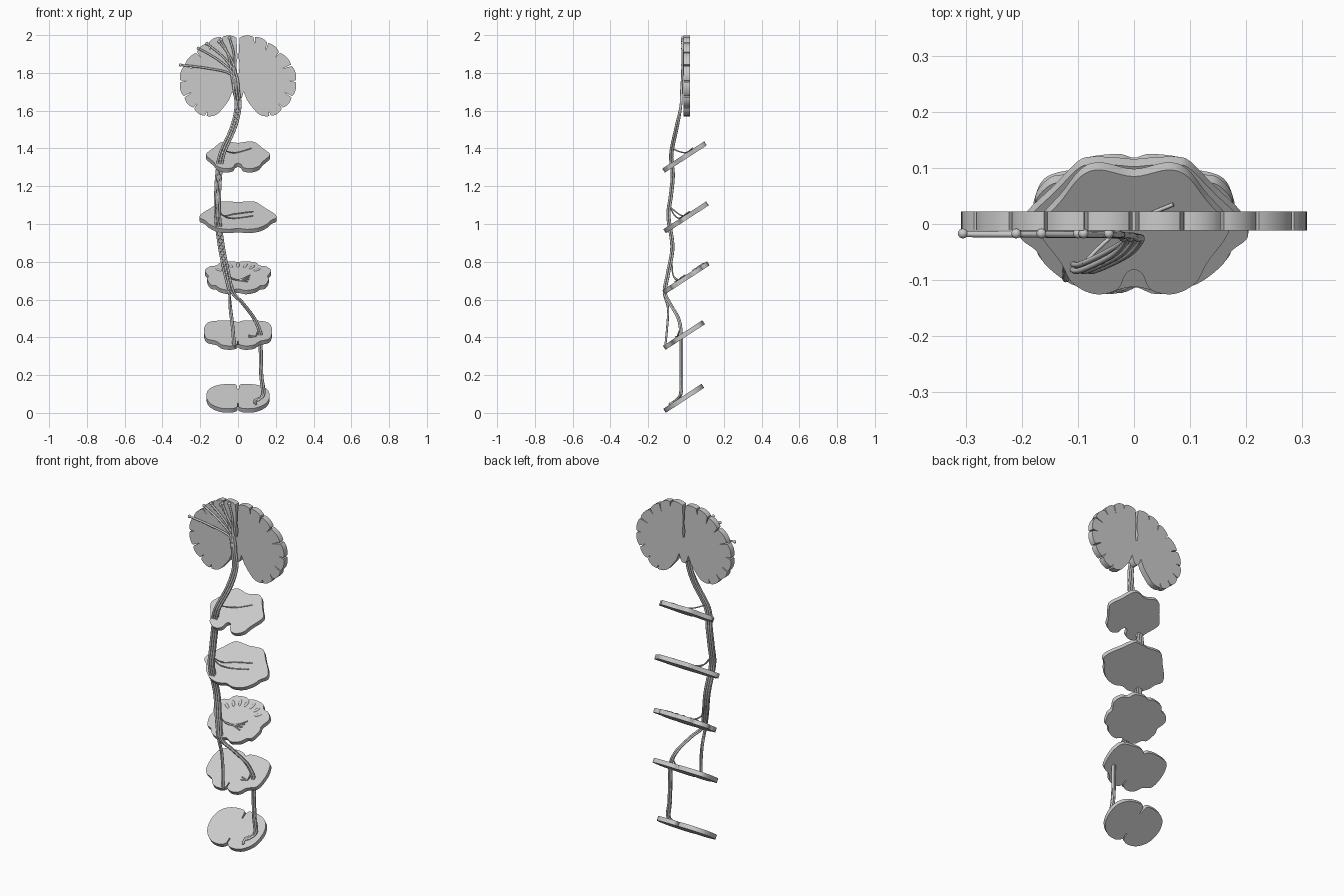
import bpy, bmesh, math
from mathutils import Vector, Matrix

if "Cube" in bpy.data.objects:
    bpy.data.objects.remove(bpy.data.objects["Cube"])

TILT = math.radians(33)
THICK = 0.025


def catmull(pts, n=6, closed=False):
    pts = [Vector(p) for p in pts]
    k = len(pts)
    get = (lambda i: pts[i % k]) if closed else (lambda i: pts[max(0, min(k - 1, i))])
    out = []
    for i in range(k if closed else k - 1):
        a, b, c, d = get(i - 1), get(i), get(i + 1), get(i + 2)
        for s in range(n):
            t = s / n
            out.append(0.5 * (2 * b + (c - a) * t + (2 * a - 5 * b + 4 * c - d) * t * t
                              + (3 * b - a - 3 * c + d) * t ** 3))
    if not closed:
        out.append(pts[-1])
    return out


def mirrored(half):
    return half + [(-x, v) for x, v in reversed(half) if abs(x) > 1e-6]


def finish(ob, angle=40):
    bpy.ops.object.select_all(action='DESELECT')
    ob.select_set(True)
    bpy.context.view_layer.objects.active = ob
    bpy.ops.object.shade_smooth_by_angle(angle=math.radians(angle))


def from_bmesh(name, bm):
    bmesh.ops.recalc_face_normals(bm, faces=bm.faces)
    me = bpy.data.meshes.new(name)
    bm.to_mesh(me)
    bm.free()
    ob = bpy.data.objects.new(name, me)
    bpy.context.collection.objects.link(ob)
    finish(ob)
    return ob


def plate(name, outline, thick, matrix):
    """Extrude a flat outline by thick, centred on its plane."""
    bm = bmesh.new()
    f = bm.faces.new([bm.verts.new((p[0], p[1], -thick / 2)) for p in outline])
    ext = bmesh.ops.extrude_face_region(bm, geom=[f])
    vs = [g for g in ext['geom'] if isinstance(g, bmesh.types.BMVert)]
    bmesh.ops.translate(bm, verts=vs, vec=(0, 0, thick))
    bmesh.ops.transform(bm, matrix=matrix, verts=bm.verts)
    return from_bmesh(name, bm)


# Cerebral slice: bulging gyri separated by narrow slits
notches = [(.006, 1.982), (.085, 1.986), (.155, 1.956), (.217, 1.905), (.280, 1.838), (.302, 1.755),
           (.282, 1.675), (.232, 1.617), (.17, 1.575), (.095, 1.598)]
depths = [0, .03, .045, .03, .05, .03, .045, .03, .025, 0]
half = [(.004, 1.80), (.009, 1.84), (.003, 1.88), (.005, 1.93)]
mid = Vector((.11, 1.78))
for i in range(len(notches) - 1):
    a, b = Vector(notches[i]), Vector(notches[i + 1])
    d = b - a
    nrm = Vector((-d.y, d.x)).normalized()
    if depths[i]:
        half.append(tuple(a + (mid - a).normalized() * depths[i]))
    for s in range(9):
        t = .04 + .92 * s / 8
        half.append(tuple(a + d * t + nrm * .014 * math.sin(math.pi * t) ** .6))
half += [(.07, 1.625), (.048, 1.655), (.03, 1.70), (.022, 1.672), (.012, 1.655), (0, 1.65)]
plate("cerebrum_slice", mirrored(half), .034,
      Matrix.Translation((0, .005, 0)) @ Matrix.Rotation(math.pi / 2, 4, 'X'))

# Tilted stem and cord slices: y range, centre height, half outline (x, depth)
slices = {
    "midbrain_slice": (-.125, .11, 1.355, [
        (0, -.085), (.015, -.095), (.03, -.13), (.07, -.14), (.11, -.115), (.13, -.07), (.165, -.01),
        (.165, .02), (.13, .07), (.095, .125), (.06, .14), (0, .125)]),
    "pons_slice": (-.12, .12, 1.035, [
        (0, -.13), (.05, -.14), (.11, -.125), (.155, -.085), (.175, -.05), (.203, -.02), (.19, .02),
        (.14, .08), (.10, .13), (.075, .14), (.03, .138), (0, .135)]),
    "upper_medulla_slice": (-.125, .125, .715, [
        (0, -.125), (.04, -.14), (.09, -.125), (.118, -.095), (.145, -.085), (.163, -.03), (.157, 0),
        (.176, .05), (.15, .09), (.115, .10), (.09, .13), (.03, .14), (0, .132)]),
    "lower_medulla_slice": (-.122, .10, .412, [
        (.003, -.085), (.006, -.115), (.04, -.13), (.085, -.12), (.115, -.085), (.165, -.06), (.18, 0),
        (.176, .06), (.15, .105), (.07, .12), (.02, .115), (0, .10)]),
    "spinal_cord_slice": (-.12, .095, .077, [
        (.003, -.075), (.006, -.11), (.04, -.128), (.1, -.118), (.15, -.07), (.168, 0), (.155, .065),
        (.115, .105), (.06, .12), (.012, .115), (.003, .07)]),
}
centres = {}
for name, (y0, y1, zc, h) in slices.items():
    vs = [v for _, v in h]
    length = (y1 - y0 - THICK * math.sin(TILT)) / math.cos(TILT)
    lo, sc = min(vs), length / (max(vs) - min(vs))
    h = [(x, (v - lo) * sc - length / 2) for x, v in h]
    yc = (y0 + y1) / 2
    m = Matrix.Translation((0, yc, zc)) @ Matrix.Rotation(TILT, 4, 'X')
    plate(name, catmull(mirrored(h), 5, True), THICK, m)
    centres[name] = m

# Low ridges along the back of the upper medulla slice
bm = bmesh.new()
for i in range(7):
    a = math.radians(35 + 110 * i / 6)
    pos = Vector((.125 * math.cos(a), .105 * math.sin(a), THICK / 2))
    m = (centres["upper_medulla_slice"] @ Matrix.Translation(pos) @ Matrix.Rotation(a, 4, 'Z')
         @ Matrix.Diagonal((.022, .008, .005, 1)))
    bmesh.ops.create_uvsphere(bm, u_segments=12, v_segments=6, radius=1, matrix=m)
from_bmesh("medulla_ridges", bm)


def fibres(name, paths, radius):
    cu = bpy.data.curves.new(name, 'CURVE')
    cu.dimensions = '3D'
    cu.bevel_depth = radius
    cu.bevel_resolution = 2
    cu.use_fill_caps = True
    for path in paths:
        pts = catmull(path, 6)
        sp = cu.splines.new('POLY')
        sp.points.add(len(pts) - 1)
        for p, q in zip(sp.points, pts):
            p.co = (*q, 1)
        sp.use_smooth = True
    ob = bpy.data.objects.new(name, cu)
    bpy.context.collection.objects.link(ob)


def on(name, x, y):
    """Point just above a slice's top face."""
    m = centres[name]
    c = m.translation
    return (x, y, c.z + (y - c.y) * math.tan(TILT) + (THICK / 2 + .003) / math.cos(TILT))


# Main nerve tract: strands from the cortex, most crossing over low down
starts = [(-.305, 1.842), (-.21, 1.93), (-.165, 1.955), (-.09, 1.975), (-.045, 1.985), (-.10, 1.965)]
trunk = [(-.008, -.024, 1.70), (0, -.028, 1.62), (-.025, -.05, 1.51), (-.085, -.078, 1.37),
         (-.102, -.07, 1.26), (-.108, -.08, 1.15), (-.108, -.093, 1.04), (-.088, -.072, .88),
         (-.06, -.095, .74), (-.035, -.112, .64)]
crossing = [(.02, -.085, .58), (.08, -.04, .50), (.113, -.026, .42), (.115, -.025, .34), (.118, -.025, .20),
            (.128, -.028, .10)]
straight = [(-.04, -.095, .55), (-.028, -.10, .45), (-.02, -.11, .35)]
strands = []
for i, (sx, sz) in enumerate(starts):
    ox, oy = (i % 3 - 1) * .013, (i // 3 - .5) * .011
    join = Vector((-.022 + ox, -.02, 1.79))
    s = Vector((sx, -.018, sz))
    path = [s, s.lerp(join, .5) + Vector((.012, 0, .008)), join]
    path += [Vector((x + ox, y + (oy if z < 1.6 else oy * .3), z)) for x, y, z in trunk]
    if i in (0, 3):
        path += [Vector((x + oy * .7, y, z)) for x, y, z in straight]
    else:
        path += [Vector((x + ox * .8, y + oy * .7, z)) for x, y, z in crossing]
        path.append(on("spinal_cord_slice", .115 - .005 * i, -.055))
        path.append(on("spinal_cord_slice", .08 + .008 * (i % 3), -.045 - .009 * i))
    strands.append(path)
fibres("nerve_tract", strands, .0055)

# Cell bodies at the cortex ends
bm = bmesh.new()
for x, z in starts:
    bmesh.ops.create_icosphere(bm, subdivisions=2, radius=.009, matrix=Matrix.Translation((x, -.017, z)))
from_bmesh("cell_bodies", bm)

# Side branches onto the slices
M, P, U, L = "midbrain_slice", "pons_slice", "upper_medulla_slice", "lower_medulla_slice"
branches = [[(-.09, -.072, 1.40), (-.06, -.04, 1.385), on(M, -.01, 0), on(M, .07, .035)]]
for y in (-.015, .02):
    branches.append([(-.108, -.085, 1.09), (-.08, y - .045, 1.045), on(P, -.02, y - .02), on(P, .08, y)])
for k in range(4):
    branches.append([(-.08, -.075, .84), (-.055, -.07, .735), on(U, -.005, -.045),
                     on(U, .065 - .004 * k, -.005 - .018 * k)])
for k in range(2):
    branches.append([(.108, -.03, .45), on(L, .095, -.045), on(L, .055, -.04 - .014 * k)])
fibres("side_branches", branches, .0035)
